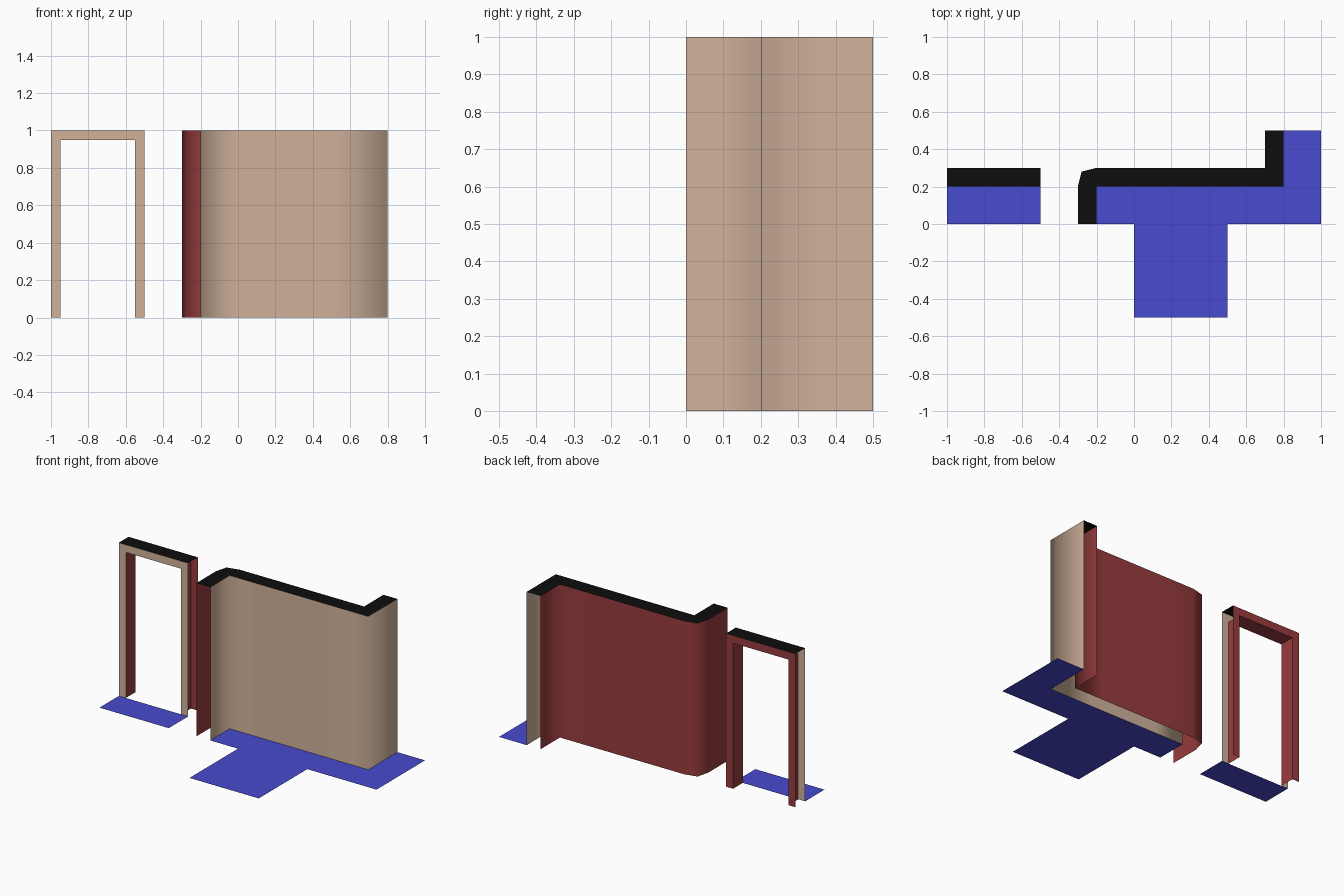
import bpy

if "Cube" in bpy.data.objects:
    bpy.data.objects.remove(bpy.data.objects["Cube"])


def material(name, rgb):
    m = bpy.data.materials.new(name)
    m.diffuse_color = (*rgb, 1)
    m.use_nodes = True
    m.node_tree.nodes["Principled BSDF"].inputs["Base Color"].default_value = m.diffuse_color
    return m


TAN = material("tan", (0.64, 0.45, 0.33))
RED = material("red", (0.32, 0.045, 0.048))
BLACK = material("black", (0.004, 0.004, 0.004))
BLUE = material("blue", (0.065, 0.07, 0.62))


def build(name, verts, faces, mat, smooth=False):
    mesh = bpy.data.meshes.new(name)
    mesh.from_pydata(verts, [], faces)
    mesh.materials.append(mat)
    for p in mesh.polygons:
        p.use_smooth = smooth
    mesh.update()
    bpy.context.collection.objects.link(bpy.data.objects.new(name, mesh))


def ribbon(name, a, b, mat, smooth=False):
    """Quads between two polylines of equal length."""
    n = len(a)
    build(name, a + b, [(i, i + 1, n + i + 1, n + i) for i in range(n - 1)], mat, smooth)


def sheet(name, outline, z, mat):
    """One flat, upward-facing face."""
    build(name, [(x, y, z) for x, y in outline], [tuple(range(len(outline)))], mat)


def flat(path, z):
    return [(x, y, z) for x, y in path]


def upright(path, y):
    return [(x, y, z) for x, z in path]


# main wall: inner and outer plan paths, open ends, capped on top
inner = [(-0.2, 0), (-0.2, 0.2), (0, 0.2), (0.5, 0.2), (0.8, 0.2), (0.8, 0.5)]
outer = [(0.7, 0.5), (0.7, 0.3), (0.5, 0.3), (0, 0.3), (-0.2, 0.3),
         (-0.28, 0.28), (-0.3, 0.2), (-0.3, 0)]
ribbon("wall_front", flat(inner, 0), flat(inner, 1), TAN, True)
ribbon("wall_back", flat(outer, 0), flat(outer, 1), RED, True)
sheet("wall_top", inner + outer, 1, BLACK)

# door frame: front and back faces, lining of the opening, top cap
rim = [(-1, 0), (-1, 1), (-0.5, 1), (-0.5, 0)]
hole = [(-0.95, 0), (-0.95, 0.95), (-0.55, 0.95), (-0.55, 0)]
ribbon("door_frame_front", upright(hole, 0.2), upright(rim, 0.2), TAN)
ribbon("door_frame_back", upright(rim, 0.3), upright(hole, 0.3), RED)
ribbon("door_lining", upright(hole, 0.3), upright(hole, 0.2), RED)
sheet("door_frame_top", [(-1, 0.2), (-0.5, 0.2), (-0.5, 0.3), (-1, 0.3)], 1, BLACK)

# floors
sheet("door_floor", [(-1, 0), (-0.5, 0), (-0.5, 0.2), (-1, 0.2)], 0, BLUE)
sheet("wall_floor", [(-0.2, 0), (0, 0), (0, -0.5), (0.5, -0.5), (0.5, 0), (1, 0),
                     (1, 0.5), (0.8, 0.5), (0.8, 0.2), (-0.2, 0.2)], 0, BLUE)
